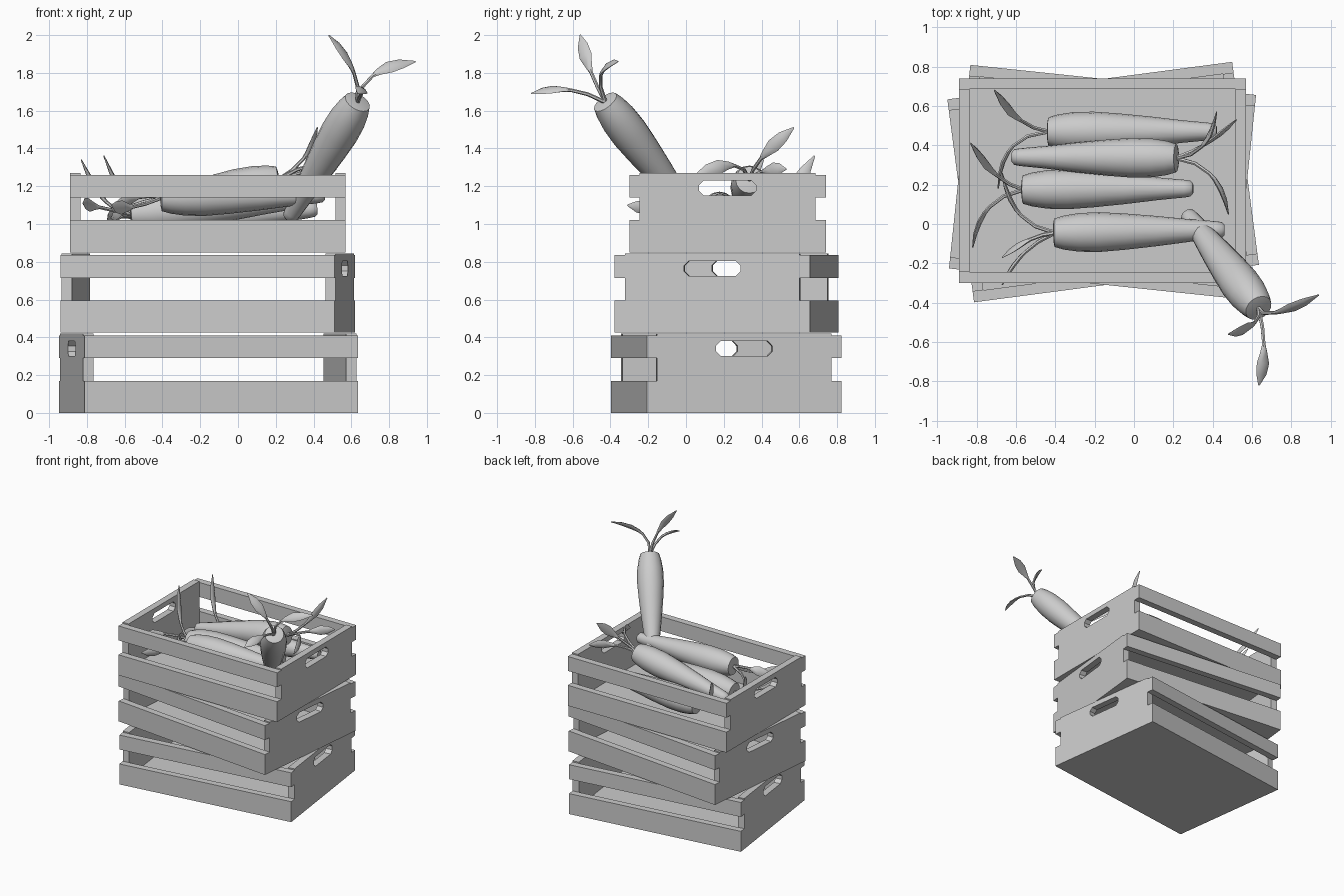
import bpy, bmesh, math
from mathutils import Vector, Matrix

if "Cube" in bpy.data.objects:
    bpy.data.objects.remove(bpy.data.objects["Cube"])


def finish(bm, name, smooth=False):
    bmesh.ops.recalc_face_normals(bm, faces=bm.faces[:])
    me = bpy.data.meshes.new(name)
    bm.to_mesh(me)
    bm.free()
    ob = bpy.data.objects.new(name, me)
    bpy.context.collection.objects.link(ob)
    if smooth:
        bpy.ops.object.select_all(action='DESELECT')
        ob.select_set(True)
        bpy.context.view_layer.objects.active = ob
        bpy.ops.object.shade_smooth_by_angle(angle=math.radians(40))
    return ob


def box(name, lo, hi, place):
    lo, hi = Vector(lo), Vector(hi)
    bm = bmesh.new()
    bmesh.ops.create_cube(bm, size=1, matrix=place @ Matrix.Translation((lo + hi) / 2)
                          @ Matrix.Diagonal((*(hi - lo), 1)))
    return finish(bm, name)


def end_panel(name, x, place):
    # board with a chamfered handle slot, cut through along x
    outer = [(-.465, 0), (.465, 0), (.465, .42), (-.465, .42)]
    w, h, c, zc = .15, .04, .025, .34
    slot = [(-w, -h + c), (-w + c, -h), (w - c, -h), (w, -h + c),
            (w, h - c), (w - c, h), (-w + c, h), (-w, h - c)]
    bm = bmesh.new()
    for loop in (outer, [(y, z + zc) for y, z in slot]):
        vs = [bm.verts.new((x, y, z)) for y, z in loop]
        for a, b in zip(vs, vs[1:] + vs[:1]):
            bm.edges.new((a, b))
    bmesh.ops.triangle_fill(bm, edges=bm.edges[:], use_beauty=True)
    ext = bmesh.ops.extrude_face_region(bm, geom=bm.faces[:], use_keep_orig=True)['geom']
    bmesh.ops.translate(bm, vec=(.055, 0, 0),
                        verts=[g for g in ext if isinstance(g, bmesh.types.BMVert)])
    bm.transform(place)
    return finish(bm, name)


def crate(name, centre, z, angle):
    place = Matrix.Translation((*centre, z)) @ Matrix.Rotation(math.radians(angle), 4, 'Z')
    box(name + "_floor", (-.675, -.465, 0), (.675, .465, .05), place)
    end_panel(name + "_left_end", -.73, place)
    end_panel(name + "_right_end", .675, place)
    for side, y in (("front", -.52), ("back", .465)):
        box(f"{name}_{side}_lower_slat", (-.73, y, 0), (.73, y + .055, .17), place)
        box(f"{name}_{side}_upper_slat", (-.73, y, .29), (.73, y + .055, .41), place)


def skin(bm, rings):
    # bridge rings of points and cap both ends
    vr = [[bm.verts.new(p) for p in r] for r in rings]
    n = len(vr[0])
    for a, b in zip(vr, vr[1:]):
        for i in range(n):
            j = (i + 1) % n
            bm.faces.new((a[i], a[j], b[j], b[i]))
    bm.faces.new(vr[0])
    bm.faces.new(vr[-1])


ROOT = [(0, .045), (.006, .072), (.06, .086), (.15, .098), (.27, .101), (.42, .092),
        (.6, .077), (.8, .057), (.95, .045), (.985, .040), (1, .026)]
BLADE = [(0, .011, .011), (.25, .010, .010), (.48, .010, .009), (.58, .021, .010),
         (.72, .037, .011), (.86, .031, .009), (1, .004, .003)]


def leaf(name, crown, mid, tip, axis):
    # stem widening into a flat blade along a quadratic curve
    c, m, t = Vector(crown), Vector(mid), Vector(tip)
    k = 2 * m - (c + t) / 2
    rings = []
    for s, w, h in BLADE:
        p = (1 - s) ** 2 * c + 2 * s * (1 - s) * k + s * s * t
        d = ((1 - s) * (k - c) + s * (t - k)).normalized()
        side = (t - c).cross(axis)
        side = (side - side.dot(d) * d).normalized()
        up = d.cross(side)
        rings.append([p + side * w * math.cos(a) + up * h * math.sin(a)
                      for a in (i * math.tau / 6 for i in range(6))])
    bm = bmesh.new()
    skin(bm, rings)
    finish(bm, name, True)


def carrot(name, head, tip, leaves):
    head, tip = Vector(head), Vector(tip)
    axis = tip - head
    rot = axis.to_track_quat('Z', 'Y')
    n = 16
    bm = bmesh.new()
    skin(bm, [[head + axis * t + rot @ Vector((r * math.cos(i * math.tau / n),
                                               r * math.sin(i * math.tau / n), 0))
               for i in range(n)] for t, r in ROOT])
    finish(bm, name + "_root", True)
    for i, (mid, end) in enumerate(leaves):
        leaf(f"{name}_leaf_{i + 1}", head + axis * .01, mid, end, -axis)


# three stacked crates, the lower two twisted
crate("bottom_crate", (-.157, .213), 0, 7.5)
crate("middle_crate", (-.16, .215), .425, -6)
crate("top_crate", (-.16, .22), .85, 0)

# carrots: head, tip, leaves (mid point, end point)
carrot("upright_carrot", (.635, -.43, 1.65), (.27, .05, 1.03),
       [((.72, -.45, 1.79), (.94, -.36, 1.86)),
        ((.61, -.505, 1.81), (.48, -.56, 2.0)),
        ((.66, -.62, 1.71), (.635, -.82, 1.69))])
carrot("front_carrot", (-.41, -.045, 1.14), (.46, -.03, 1.155),
       [((-.53, -.08, 1.14), (-.67, -.17, 1.08)),
        ((-.56, -.15, 1.09), (-.67, -.31, 1.10)),
        ((-.58, .05, 1.09), (-.67, .26, 1.03))])
carrot("middle_carrot", (-.57, .175, 1.05), (.3, .18, 1.12),
       [((-.70, .25, 1.12), (-.83, .41, 1.34)),
        ((-.74, .08, 1.09), (-.82, -.12, 1.11))])
carrot("crossing_carrot", (.22, .335, 1.235), (-.62, .34, 1.07),
       [((.35, .40, 1.35), (.42, .57, 1.51)),
        ((.37, .41, 1.28), (.52, .53, 1.29)),
        ((.39, .25, 1.31), (.48, .05, 1.26))])
carrot("back_carrot", (-.44, .47, 1.02), (.42, .47, 1.08),
       [((-.58, .53, 1.12), (-.71, .68, 1.36)),
        ((-.62, .39, 1.04), (-.69, .18, 1.02))])
